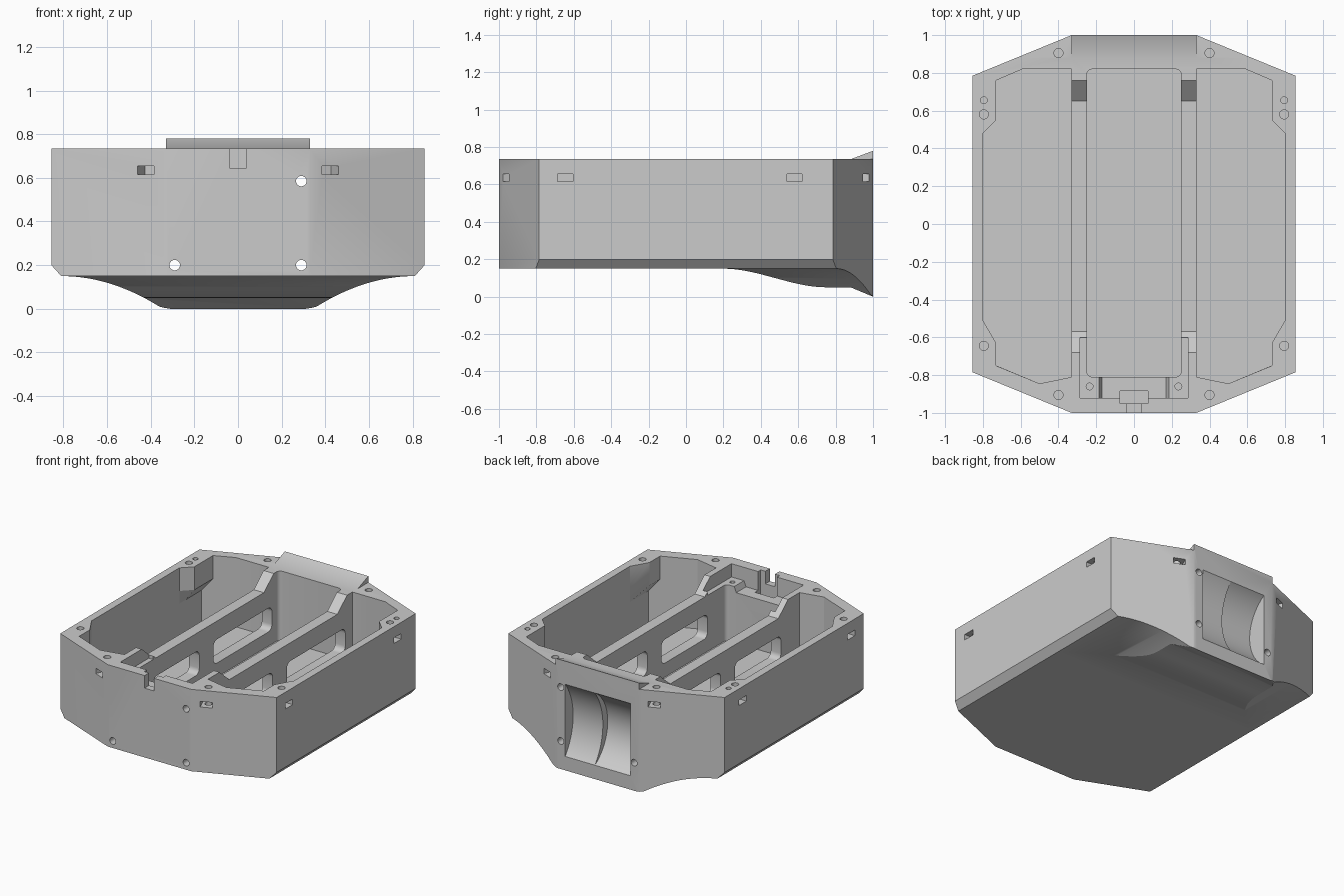
import bpy, bmesh, math
from mathutils import Vector

if "Cube" in bpy.data.objects:
    bpy.data.objects.remove(bpy.data.objects["Cube"])

TOP, RIM, FLOOR = 0.9, 0.735, 0.24
BAR = 0.64          # height of the lowered dividers


def loft(name, loops):
    """Closed solid through matching loops of 3D points."""
    bm = bmesh.new()
    rings = [[bm.verts.new(p) for p in loop] for loop in loops]
    n = len(rings[0])
    for a, b in zip(rings, rings[1:]):
        for i in range(n):
            j = (i + 1) % n
            bm.faces.new((a[i], a[j], b[j], b[i]))
    bm.faces.new(rings[0])
    bm.faces.new(rings[-1])
    bmesh.ops.recalc_face_normals(bm, faces=bm.faces)
    mesh = bpy.data.meshes.new(name)
    bm.to_mesh(mesh)
    bm.free()
    obj = bpy.data.objects.new(name, mesh)
    bpy.context.collection.objects.link(obj)
    return obj


def prism(name, pts, axis, lo, hi):
    """Extrude a 2D outline along x, y or z."""
    place = {"x": lambda a, b, t: (t, a, b),
             "y": lambda a, b, t: (a, t, b),
             "z": lambda a, b, t: (a, b, t)}[axis]
    return loft(name, [[place(a, b, t) for a, b in pts] for t in (lo, hi)])


def rect(a0, a1, b0, b1):
    return [(a0, b0), (a1, b0), (a1, b1), (a0, b1)]


def round_rect(a0, a1, b0, b1, r, steps=5):
    pts = []
    for k, (ca, cb) in enumerate(rect(a0 + r, a1 - r, b0 + r, b1 - r)):
        for i in range(steps + 1):
            t = math.pi * (1 + k / 2 + i / steps / 2)
            pts.append((ca + r * math.cos(t), cb + r * math.sin(t)))
    return pts


def circle(a, b, r, n=24):
    return [(a + r * math.cos(2 * math.pi * i / n), b + r * math.sin(2 * math.pi * i / n))
            for i in range(n)]


def mirrored(half):
    return half + [(-x, v) for x, v in reversed(half)]


def combine(obj, tool, op="DIFFERENCE"):
    mod = obj.modifiers.new(op.title(), "BOOLEAN")
    mod.operation, mod.object, mod.solver = op, tool, "EXACT"
    bpy.context.view_layer.objects.active = obj
    bpy.ops.object.modifier_apply(modifier=mod.name)
    bpy.data.objects.remove(tool)


# Outer shell: the overlap of plan, front and side outlines
plan = mirrored([(0.33, -1), (0.855, -0.785), (0.855, 0.785), (0.33, 1)])
shell = prism("housing", plan, "z", -0.2, 1)

flare = [(0.81 - 0.45 * t, 0.15 - 0.14 * t * t) for t in [i / 16 for i in range(17)]]
front = [(0.31, 0), (0.335, 0.004)] + flare[::-1] + [
    (0.855, 0.2), (0.855, RIM), (0.33, RIM), (0.33, TOP)]
combine(shell, prism("front_outline", mirrored(front), "y", -1.2, 1.2), "INTERSECT")

belly = []
for i in range(17):
    t = i / 16
    belly.append((0.2 + 0.55 * t, 0.15 - 0.1 * t * t * (3 - 2 * t)))
side = [(-1.1, 0.15)] + belly + [(0.88, 0.05), (1, 0), (1.1, 0), (1.1, 0.78),
                                 (1, 0.78), (0.88, RIM), (-1.1, RIM)]
combine(shell, prism("side_outline", side, "x", -1.2, 1.2), "INTERSECT")

# Side compartments, widening under the corner bosses
upper = [(0.33, 0.82), (0.59, 0.82), (0.73, 0.76), (0.73, 0.55), (0.8, 0.48),
         (0.8, -0.51), (0.73, -0.63), (0.73, -0.75), (0.5, -0.845), (0.33, -0.81)]
wide = {2: (0.8, 0.73), 3: (0.8, 0.55), 6: (0.8, -0.63), 7: (0.8, -0.72)}
lower = [wide.get(i, p) for i, p in enumerate(upper)]
for s in (-1, 1):
    levels = [(lower, FLOOR), (lower, 0.48), (upper, 0.57), (upper, TOP)]
    combine(shell, loft("side_bay", [[(s * x, y, z) for x, y in pts] for pts, z in levels]))

# Central channel, lowered divider tops and windows through the dividers
combine(shell, prism("channel", round_rect(-0.25, 0.25, -0.81, 0.82, 0.03), "z", FLOOR, TOP))
dip = [(0.76, RIM), (0.65, BAR), (-0.57, BAR), (-0.68, RIM), (-0.68, TOP), (0.76, TOP)]
combine(shell, prism("divider_dip", dip, "x", -0.34, 0.34))
for y0, y1 in ((-0.6, -0.08), (0.08, 0.74)):
    combine(shell, prism("window", round_rect(y0, y1, 0.34, 0.51, 0.04), "x", -0.345, 0.345))

# Front pocket, cross recess and T-shaped latch slot
combine(shell, prism("front_pocket", rect(-0.285, 0.285, -0.92, -0.6), "z", BAR, TOP))
recess = mirrored([(0.17, 0.6), (0.19, 0.65)])
combine(shell, prism("cross_recess", recess, "y", -0.92, -0.79))
combine(shell, prism("latch_slot", rect(-0.075, 0.075, -0.95, -0.885), "z", 0.56, TOP))
combine(shell, prism("latch_mouth", rect(-0.038, 0.038, -1.1, -0.93), "z", 0.645, TOP))

# Rear scoop: two concave drums of different depth
half, mid = 0.258, 0.357
for x0, x1, depth in ((-0.26, 0.02, 0.145), (0, 0.255, 0.09)):
    r = (half ** 2 + depth ** 2) / (2 * depth)
    combine(shell, prism("scoop", circle(1 + r - depth, mid, r, 96), "x", x0, x1))

# Long rod holes running front to back
for x, z in ((0.29, 0.585), (0.29, 0.2), (-0.29, 0.2)):
    combine(shell, prism("rod_hole", circle(x, z, 0.024), "y", -1.2, 1.2))

# Lid screw holes with nut slots opening through the walls
slant = Vector((0.215, 0.525, 0)).normalized()
screws = [(0.4, -0.905, Vector((slant.x, -slant.y, 0))), (0.4, 0.905, slant),
          (0.795, -0.645, Vector((1, 0, 0))), (0.795, 0.58, Vector((1, 0, 0)))]
for s in (-1, 1):
    for x, y, n in screws:
        combine(shell, prism("screw_hole", circle(s * x, y, 0.024), "z", 0.56, TOP))
        out = Vector((s * n.x, n.y, 0))
        across = Vector((-out.y, out.x, 0)) * 0.041
        hole = Vector((s * x, y, 0))
        ends = [hole - out * 0.03, hole + out * 0.15]
        slot = [ends[0] - across, ends[1] - across, ends[1] + across, ends[0] + across]
        combine(shell, prism("nut_slot", [p.xy for p in slot], "z", 0.615, 0.655))
    combine(shell, prism("pin_hole", circle(s * 0.795, 0.655, 0.018), "z", 0.6, TOP))
    combine(shell, prism("ledge_hole", circle(s * 0.235, -0.86, 0.018), "z", 0.5, TOP))

# Single grey finish
grey = bpy.data.materials.new("light grey plastic")
grey.use_nodes = True
colour = (0.6, 0.6, 0.6, 1)
grey.diffuse_color = colour
grey.node_tree.nodes["Principled BSDF"].inputs["Base Color"].default_value = colour
shell.data.materials.clear()
shell.data.materials.append(grey)
for face in shell.data.polygons:
    face.material_index = 0

bpy.ops.object.select_all(action="DESELECT")
shell.select_set(True)
bpy.context.view_layer.objects.active = shell
bpy.ops.object.shade_smooth_by_angle(angle=math.radians(25))
